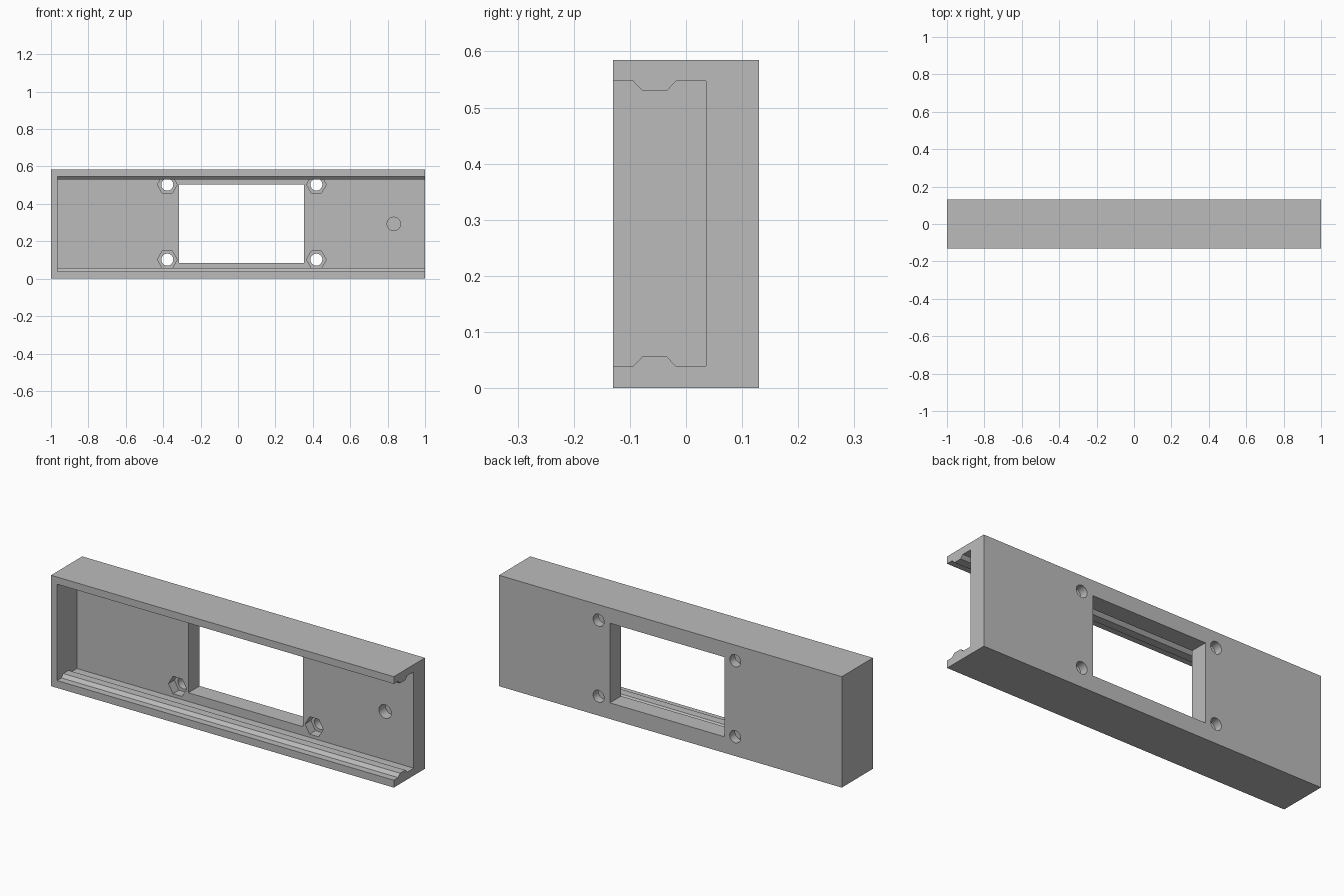
import bpy, bmesh, math

cube = bpy.data.objects.get("Cube")
if cube:
    bpy.data.objects.remove(cube, do_unlink=True)

grey = bpy.data.materials.new("plain grey")
grey.use_nodes = True
colour = (0.5, 0.5, 0.5, 1)
grey.diffuse_color = colour
grey.node_tree.nodes["Principled BSDF"].inputs["Base Color"].default_value = colour

BACK, FLOOR, FRONT = 0.13, 0.036, -0.13
HEIGHT = 0.585


def extrude(name, points, axis, start, end):
    """Extrude a closed profile: (y, z) points along x, or (x, z) points along y."""
    bm = bmesh.new()
    place = (lambda a, b: (start, a, b)) if axis == "x" else (lambda a, b: (a, start, b))
    face = bm.faces.new([bm.verts.new(place(a, b)) for a, b in points])
    result = bmesh.ops.extrude_face_region(bm, geom=[face])
    verts = [g for g in result["geom"] if isinstance(g, bmesh.types.BMVert)]
    shift = (end - start, 0, 0) if axis == "x" else (0, end - start, 0)
    bmesh.ops.translate(bm, verts=verts, vec=shift)
    bmesh.ops.recalc_face_normals(bm, faces=bm.faces)
    mesh = bpy.data.meshes.new(name)
    bm.to_mesh(mesh)
    bm.free()
    mesh.materials.append(grey)
    obj = bpy.data.objects.new(name, mesh)
    bpy.context.collection.objects.link(obj)
    return obj


def ring(x, z, radius, sides):
    turns = [2 * math.pi * i / sides for i in range(sides)]
    return [(x + radius * math.cos(t), z + radius * math.sin(t)) for t in turns]


def rectangle(a0, a1, b0, b1):
    return [(a0, b0), (a1, b0), (a1, b1), (a0, b1)]


# Solid outer block
housing = extrude("housing", rectangle(FRONT, BACK, 0, HEIGHT), "x", -1, 1)

# Channel with a guide rib along each lip, open at the front and left end
rib = [(-0.2, 0.039), (-0.094, 0.039), (-0.078, 0.056),
       (-0.034, 0.056), (-0.018, 0.039), (FLOOR, 0.039)]
channel = rib + [(y, HEIGHT + 0.001 - z) for y, z in reversed(rib)]
cutters = [extrude("channel_cutter", channel, "x", -0.965, 1.1)]

# Display window through the back panel
cutters.append(extrude("window_cutter", rectangle(-0.315, 0.353, 0.085, 0.505), "y", 0.0, 0.2))

# Screw holes with hexagonal nut recesses
for x in (-0.378, 0.419):
    for z in (0.102, 0.503):
        cutters.append(extrude("nut_recess_cutter", ring(x, z, 0.053, 6), "y", FLOOR - 0.01, 0.085))
        cutters.append(extrude("screw_hole_cutter", ring(x, z, 0.032, 32), "y", 0.0, 0.2))

# Blind round recess near the open end
cutters.append(extrude("round_recess_cutter", ring(0.833, 0.293, 0.036, 32), "y", 0.0, 0.09))

for cutter in cutters:
    cutter.hide_render = True
    cutter.hide_viewport = True
    cut = housing.modifiers.new(cutter.name, "BOOLEAN")
    cut.operation = "DIFFERENCE"
    cut.solver = "EXACT"
    cut.object = cutter

# Bake the cuts, then drop the cutters
bpy.context.view_layer.update()
graph = bpy.context.evaluated_depsgraph_get()
mesh = bpy.data.meshes.new_from_object(housing.evaluated_get(graph))
housing.modifiers.clear()
housing.data = mesh
for cutter in cutters:
    bpy.data.objects.remove(cutter, do_unlink=True)

bpy.context.view_layer.objects.active = housing
housing.select_set(True)
bpy.ops.object.shade_smooth_by_angle(angle=math.radians(30))
